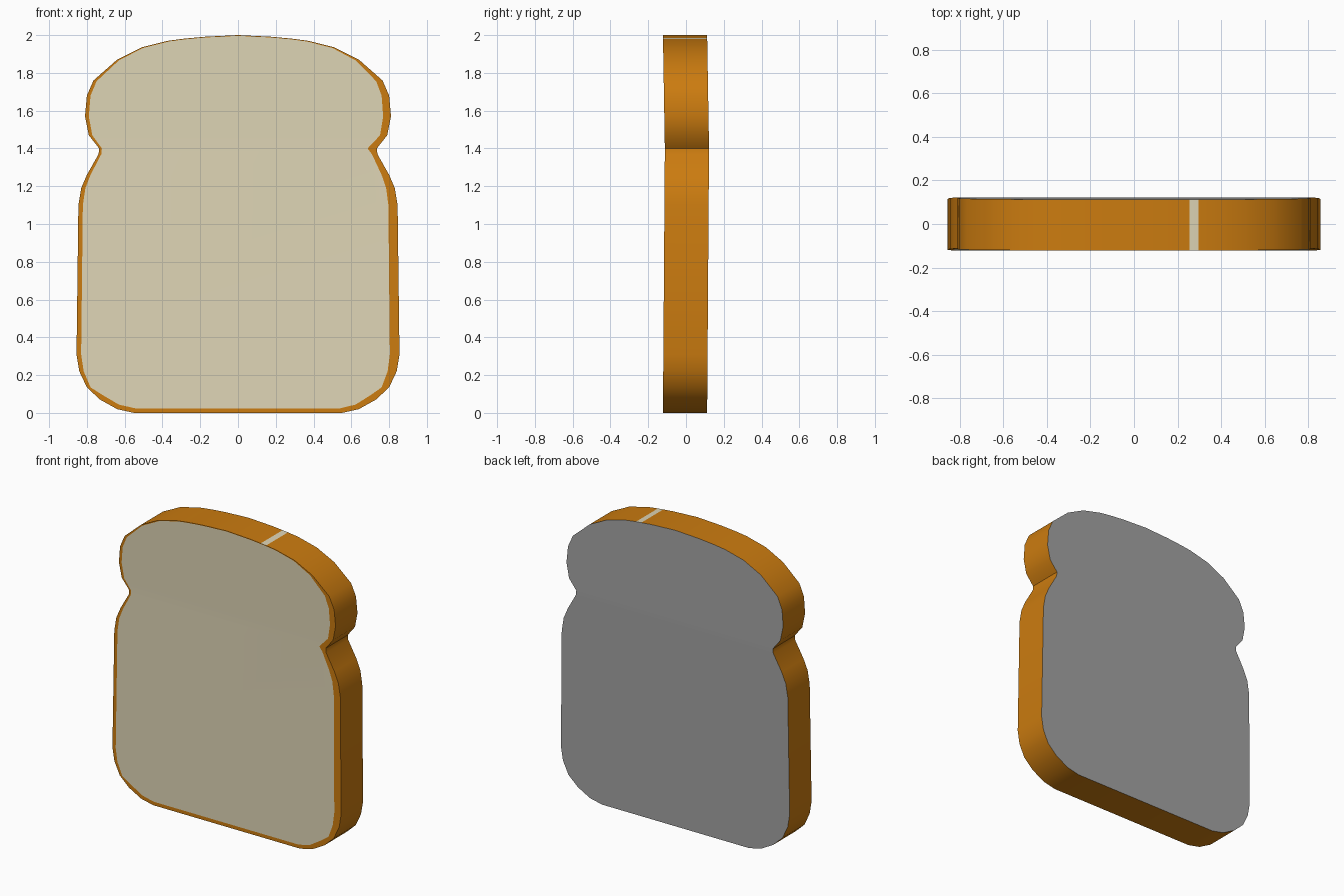
import bpy, bmesh, math

if "Cube" in bpy.data.objects:
    bpy.data.objects.remove(bpy.data.objects["Cube"])

def material(name, rgb):
    m = bpy.data.materials.new(name)
    m.diffuse_color = (*rgb, 1)
    m.use_nodes = True
    m.node_tree.nodes["Principled BSDF"].inputs["Base Color"].default_value = m.diffuse_color
    return m

CRUST, CRUMB, BACK = 0, 1, 2
NOTCH_Z = 1.40
HALF = 0.117

# Right half of the slice outline, from the bottom to the crown (x, z)
half = [(0.55, 0), (0.64, 0.02), (0.73, 0.07), (0.80, 0.135), (0.84, 0.22),
        (0.855, 0.31), (0.85, 0.70), (0.845, 1.10), (0.83, 1.19), (0.80, 1.26),
        (0.738, 1.37), (0.735, NOTCH_Z), (0.79, 1.47), (0.81, 1.57), (0.80, 1.68),
        (0.765, 1.76), (0.64, 1.87), (0.51, 1.935), (0.37, 1.97), (0.295, 1.98),
        (0.255, 1.984), (0.18, 1.991), (0, 2.0)]
notch = 11
outline = half + [(-x, z) for x, z in half[-2::-1]]
n = len(outline)
notch_left = n - 1 - notch

def bow(z):
    """The slice bends back slightly at the notch."""
    t = z / NOTCH_Z if z < NOTCH_Z else (2 - z) / (2 - NOTCH_Z)
    return -0.005 + 0.01 * t

def crumb_point(i):
    """Uneven inset of the outline: wider crust on the right and bottom."""
    x, z = outline[i]
    w = (abs(x) / 0.85) ** 4
    inset = (0.048 if x > 0 else 0.022) * w + 0.002
    if i == notch:
        inset += 0.02
    if z < 0.1:
        z += 0.024
    elif z > 1.7:
        z -= 0.004
    return (x - math.copysign(inset, x) if x else 0, z)

bm = bmesh.new()

def ring(points, side):
    return [bm.verts.new((x, side * HALF + bow(z), z)) for x, z in points]

def face(verts, mat):
    f = bm.faces.new(verts)
    f.material_index = mat
    f.smooth = True

def cap(r, mat):
    # upper and lower lobes, split at the notch
    face(r[notch:notch_left + 1], mat)
    face(r[:notch + 1] + r[notch_left:], mat)

front = ring(outline, -1)
back = ring(outline, 1)
crumb = ring([crumb_point(i) for i in range(n)], -1)

for i in range(n):
    j = (i + 1) % n
    mid = (outline[i][0] + outline[j][0]) / 2
    # pale stripe across the crown
    stripe = 0.25 < mid < 0.30 and outline[i][1] > 1.9
    face([front[i], front[j], back[j], back[i]], CRUMB if stripe else CRUST)
    face([front[j], front[i], crumb[i], crumb[j]], CRUST)

cap(crumb, CRUMB)
cap(back, BACK)
bmesh.ops.recalc_face_normals(bm, faces=bm.faces)

mesh = bpy.data.meshes.new("bread_slice")
bm.to_mesh(mesh)
bm.free()
mesh.materials.append(material("crust brown", (0.60, 0.20, 0.005)))
mesh.materials.append(material("crumb cream", (0.74, 0.67, 0.47)))
mesh.materials.append(material("back grey", (0.37, 0.37, 0.37)))

slice_obj = bpy.data.objects.new("bread_slice", mesh)
bpy.context.collection.objects.link(slice_obj)
bpy.context.view_layer.objects.active = slice_obj
slice_obj.select_set(True)
bpy.ops.object.shade_smooth_by_angle(angle=math.radians(35))
